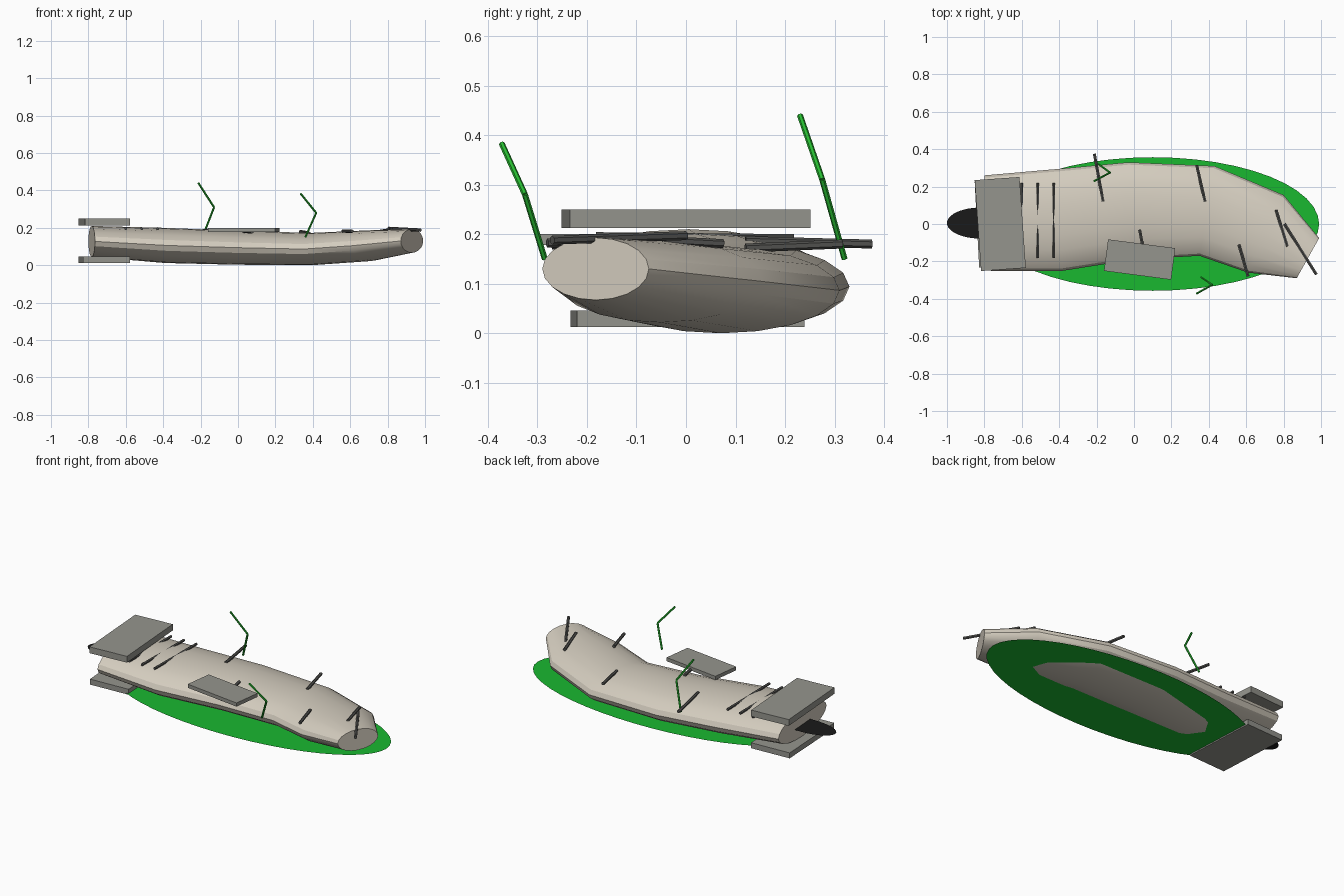
import bpy, bmesh
from math import cos, sin, pi, radians
from mathutils import Vector

if "Cube" in bpy.data.objects:
    bpy.data.objects.remove(bpy.data.objects["Cube"])


def material(name, rgb):
    m = bpy.data.materials.new(name)
    m.diffuse_color = (*rgb, 1)
    m.use_nodes = True
    m.node_tree.nodes["Principled BSDF"].inputs["Base Color"].default_value = m.diffuse_color
    return m


BARK = material("pale_wood", (0.66, 0.61, 0.52))
STONE = material("grey_stone", (0.30, 0.30, 0.27))
TWIG = material("dark_twig", (0.09, 0.09, 0.085))
MOSS = material("green_moss", (0.01, 0.48, 0.03))
STEM = material("green_stem", (0.02, 0.50, 0.03))
DARK = material("black_hollow", (0.01, 0.01, 0.01))


def finish(name, bm, mat):
    bmesh.ops.recalc_face_normals(bm, faces=bm.faces)
    me = bpy.data.meshes.new(name)
    bm.to_mesh(me)
    bm.free()
    me.materials.append(mat)
    ob = bpy.data.objects.new(name, me)
    bpy.context.collection.objects.link(ob)
    return ob


def loft(name, rings, mat):
    bm = bmesh.new()
    loops = [[bm.verts.new(p) for p in r] for r in rings]
    n = len(loops[0])
    for a, b in zip(loops, loops[1:]):
        for i in range(n):
            j = (i + 1) % n
            bm.faces.new((a[i], a[j], b[j], b[i]))
    bm.faces.new(loops[0])
    bm.faces.new(loops[-1])
    return finish(name, bm, mat)


def slab(name, size, loc, rot_z):
    bpy.ops.mesh.primitive_cube_add(size=1, location=loc, rotation=(0, 0, radians(rot_z)))
    ob = bpy.context.object
    ob.name = name
    ob.scale = size
    ob.data.materials.append(STONE)
    return ob


def flat_ellipse(name, loc, rx, ry, mat, n=48):
    bm = bmesh.new()
    bm.faces.new([bm.verts.new((loc[0] + rx * cos(2 * pi * i / n),
                                loc[1] + ry * sin(2 * pi * i / n), loc[2])) for i in range(n)])
    return finish(name, bm, mat)


def rod(name, a, b, r, mat, sides=6):
    a, b = Vector(a), Vector(b)
    d = b - a
    bpy.ops.mesh.primitive_cylinder_add(vertices=sides, radius=r, depth=d.length, location=(a + b) / 2)
    ob = bpy.context.object
    ob.name = name
    ob.rotation_mode = 'QUATERNION'
    ob.rotation_quaternion = d.to_track_quat('Z', 'Y')
    ob.data.materials.append(mat)
    return ob


# Log body: each section is (back edge xy, front edge xy, bottom z, top z)
sections = [((-0.80, 0.26), (-0.765, -0.25), 0.045, 0.21),
            ((-0.40, 0.295), (-0.38, -0.25), 0.012, 0.20),
            ((-0.03, 0.33), (0.0, -0.19), 0.003, 0.185),
            ((0.43, 0.31), (0.35, -0.17), 0.0, 0.173),
            ((0.80, 0.155), (0.61, -0.26), 0.022, 0.187),
            ((0.99, -0.075), (0.87, -0.29), 0.067, 0.193)]
rings = []
for back, front, z0, z1 in sections:
    b, f = Vector((*back, 0)), Vector((*front, 0))
    mid, half = (b + f) / 2, (b - f) / 2
    mid.z = (z0 + z1) / 2
    rings.append([mid + half * cos(2 * pi * i / 20) + Vector((0, 0, (z1 - z0) / 2 * sin(2 * pi * i / 20)))
                  for i in range(20)])
log = loft("log_body", rings, BARK)
bpy.context.view_layer.objects.active = log
log.select_set(True)
bpy.ops.object.shade_smooth_by_angle(angle=radians(30))

# Moss bed under the log and dark hollow at its left end
flat_ellipse("moss_bed", (0.10, 0.0, 0.02), 0.89, 0.357, MOSS)
flat_ellipse("dark_hollow", (-0.82, 0.005, 0.115), 0.18, 0.083, DARK)

# Slabs
slab("upper_slab", (0.24, 0.487, 0.038), (-0.715, 0.0, 0.231), 4)
slab("lower_slab", (0.25, 0.46, 0.033), (-0.715, 0.003, 0.029), 3)
slab("side_slab", (0.362, 0.17, 0.022), (0.03, -0.19, 0.189), -7.5)

# Cross ridges near the left end
for i, x in enumerate((-0.60, -0.515, -0.43)):
    rod(f"cross_ridge_{i}", (x, 0.218, 0.192), (x, -0.182, 0.196), 0.008, TWIG)

# Loose twigs along the top
twigs = [((-0.212, 0.375, 0.180), (-0.165, 0.12, 0.187)),
         ((0.335, 0.315, 0.180), (0.38, 0.12, 0.172)),
         ((0.03, -0.03, 0.182), (0.075, -0.27, 0.178)),
         ((0.56, -0.11, 0.183), (0.61, -0.28, 0.182)),
         ((0.76, 0.075, 0.181), (0.82, -0.12, 0.191)),
         ((0.805, 0.0, 0.197), (0.975, -0.27, 0.188))]
for i, (a, b) in enumerate(twigs):
    rod(f"twig_{i}", a, b, 0.009, TWIG)

# Bent green shoots
shoots = {"back_shoot": [(-0.19, 0.32, 0.15), (-0.128, 0.275, 0.31), (-0.212, 0.23, 0.44)],
          "front_shoot": [(0.36, -0.285, 0.15), (0.418, -0.325, 0.28), (0.335, -0.372, 0.383)]}
for name, pts in shoots.items():
    for k in range(2):
        rod(f"{name}_{k}", pts[k], pts[k + 1], 0.006, STEM)
